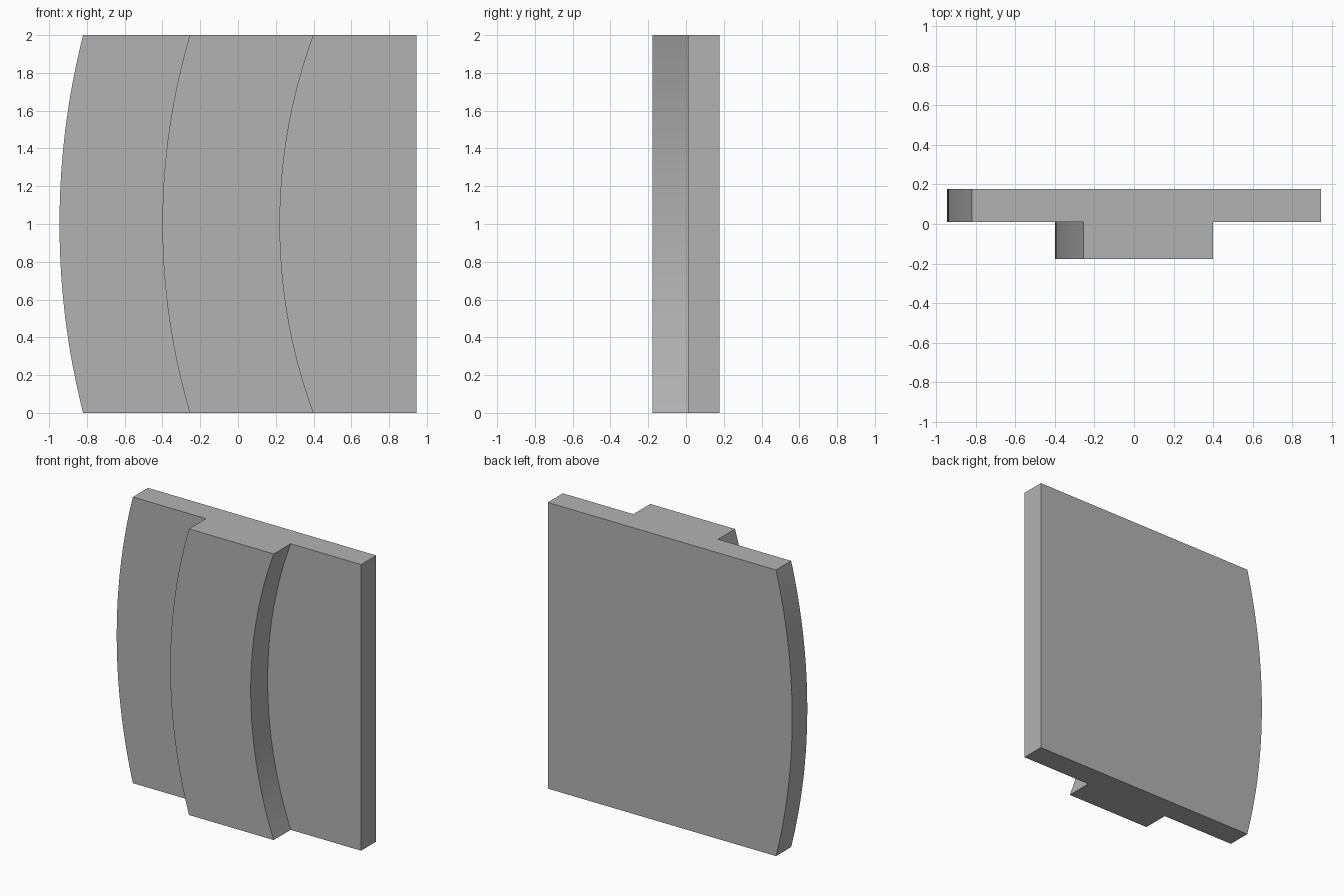
import bpy, bmesh, math

cube = bpy.data.objects.get("Cube")
if cube:
    bpy.data.objects.remove(cube, do_unlink=True)

# Overall layout: the curved edges are concentric arcs in the xz plane
ARC_X, HEIGHT, ROWS = 3.12, 2.0, 32
Y_FRONT, Y_STEP, Y_BACK = -0.177, 0.01, 0.177
X_SIDE = 0.945


def arc_x(apex, z):
    """x of the concentric arc whose leftmost point is at apex."""
    radius = ARC_X - apex
    return ARC_X - math.sqrt(radius ** 2 - (z - HEIGHT / 2) ** 2)


def section(z):
    """Stepped cross-section of the plate with its raised rib."""
    outer, rib_a, rib_b = (arc_x(a, z) for a in (-X_SIDE, -0.40, 0.222))
    return [(outer, Y_STEP), (rib_a, Y_STEP), (rib_a, Y_FRONT), (rib_b, Y_FRONT),
            (rib_b, Y_STEP), (X_SIDE, Y_STEP), (X_SIDE, Y_BACK), (outer, Y_BACK)]


# Grey material
grey = bpy.data.materials.new("plain_grey")
grey.use_nodes = True
colour = (0.45, 0.45, 0.45, 1)
grey.diffuse_color = colour
grey.node_tree.nodes["Principled BSDF"].inputs["Base Color"].default_value = colour

# Plate and rib as one solid, lofted through the cross-sections
bm = bmesh.new()
loops = []
for row in range(ROWS + 1):
    z = HEIGHT * row / ROWS
    loops.append([bm.verts.new((x, y, z)) for x, y in section(z)])
for low, high in zip(loops, loops[1:]):
    for i in range(len(low)):
        j = (i + 1) % len(low)
        bm.faces.new((low[i], low[j], high[j], high[i]))
bm.faces.new(loops[0][::-1])
bm.faces.new(loops[-1])
bmesh.ops.recalc_face_normals(bm, faces=bm.faces)

mesh = bpy.data.meshes.new("ribbed_curved_plate")
bm.to_mesh(mesh)
bm.free()
mesh.materials.append(grey)
plate = bpy.data.objects.new("ribbed_curved_plate", mesh)
bpy.context.collection.objects.link(plate)

# Smooth arcs, sharp corners
bpy.ops.object.select_all(action="DESELECT")
plate.select_set(True)
bpy.context.view_layer.objects.active = plate
bpy.ops.object.shade_smooth_by_angle(angle=math.radians(30))
